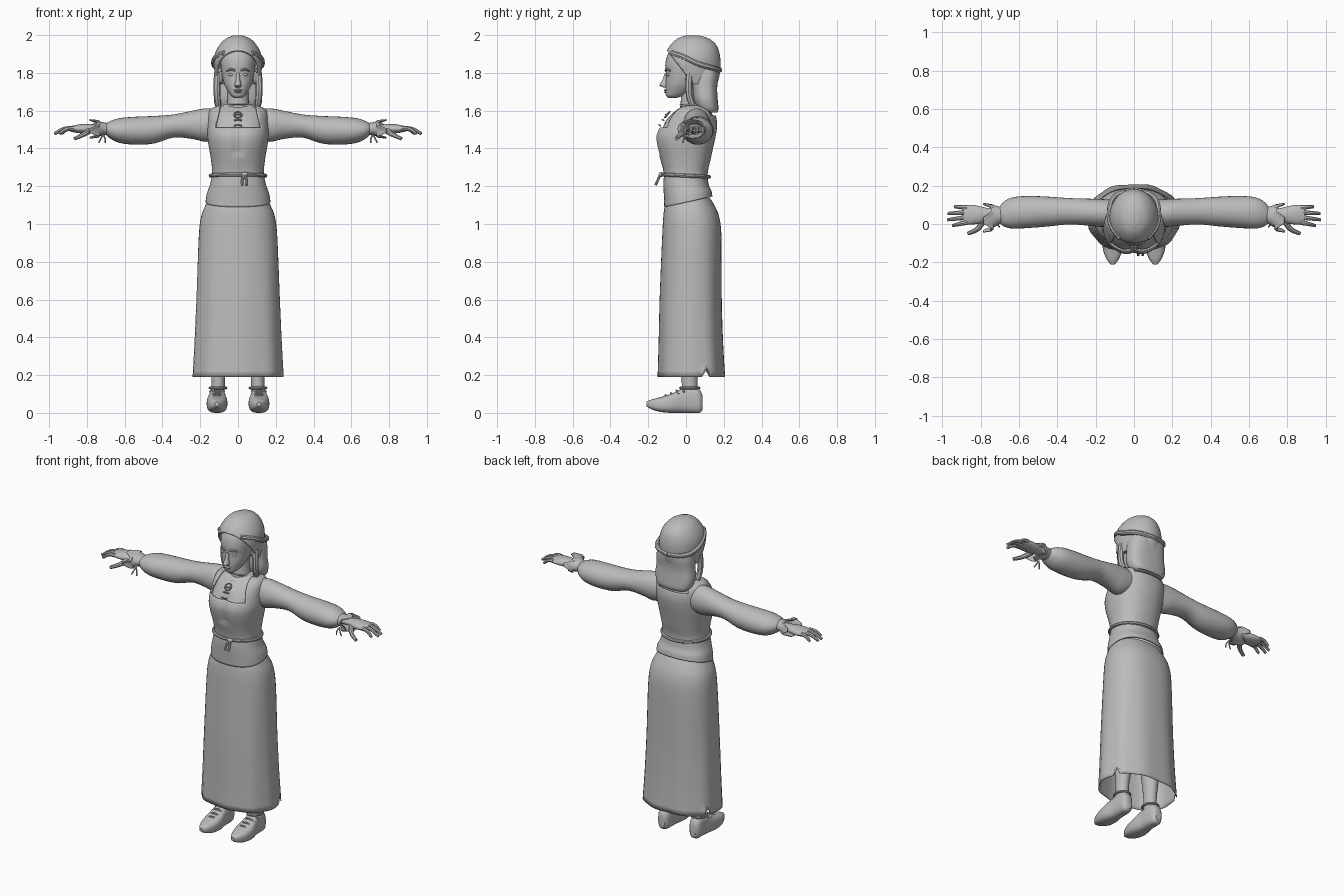
import bpy, bmesh, math
from mathutils import Vector

if "Cube" in bpy.data.objects:
    bpy.data.objects.remove(bpy.data.objects["Cube"])

grey = bpy.data.materials.new("plain grey")
grey.diffuse_color = (0.5, 0.5, 0.5, 1)
grey.use_nodes = True
grey.node_tree.nodes["Principled BSDF"].inputs["Base Color"].default_value = grey.diffuse_color


def finish(obj, mirror=False, thick=0):
    obj.data.materials.append(grey)
    if mirror:
        obj.modifiers.new("mirror", 'MIRROR')
    if thick:
        obj.modifiers.new("thickness", 'SOLIDIFY').thickness = thick
    return obj


def smooth_rings(rings, sub):
    """Catmull-Rom interpolation between cross-sections."""
    out = []
    for i in range(len(rings) - 1):
        p = [rings[max(0, min(len(rings) - 1, i + k))] for k in (-1, 0, 1, 2)]
        for s in range(sub):
            t = s / sub
            out.append([0.5 * (2 * b + (c - a) * t + (2 * a - 5 * b + 4 * c - d) * t * t
                               + (3 * b - a - 3 * c + d) * t ** 3) for a, b, c, d in zip(*p)])
    return out + [list(rings[-1])]


def loft(name, rings, axis='z', n=32, e=2.0, caps=(True, True), sub=3,
         move=None, edit=None, mirror=False, thick=0):
    """Skin over ellipses (position, a_min, a_max, b_min, b_max) along an axis."""
    bm = bmesh.new()
    loops = []
    for t, a0, a1, b0, b1 in smooth_rings(rings, sub):
        loop = []
        for k in range(n):
            ang = 2 * math.pi * k / n
            c, s = math.cos(ang), math.sin(ang)
            a = (a0 + a1) / 2 + (a1 - a0) / 2 * math.copysign(abs(c) ** (2 / e), c)
            b = (b0 + b1) / 2 + (b1 - b0) / 2 * math.copysign(abs(s) ** (2 / e), s)
            co = Vector({'z': (a, b, t), 'x': (t, a, b), 'y': (a, t, b)}[axis])
            loop.append(bm.verts.new(move(co, k) if move else co))
        loops.append(loop)
    for l0, l1 in zip(loops, loops[1:]):
        for k in range(n):
            bm.faces.new((l0[k], l0[(k + 1) % n], l1[(k + 1) % n], l1[k]))
    for flag, loop in zip(caps, (loops[0], loops[-1])):
        if flag:
            bm.faces.new(loop)
    bmesh.ops.recalc_face_normals(bm, faces=bm.faces)
    if edit:
        edit(bm)
    me = bpy.data.meshes.new(name)
    bm.to_mesh(me)
    bm.free()
    obj = bpy.data.objects.new(name, me)
    bpy.context.collection.objects.link(obj)
    return finish(obj, mirror, thick)


def tube(name, pts, r, taper=1.0, closed=False, mirror=False):
    """Round strand through a few points."""
    cu = bpy.data.curves.new(name, 'CURVE')
    cu.dimensions, cu.bevel_depth, cu.bevel_resolution = '3D', r, 2
    cu.use_fill_caps, cu.resolution_u = True, 4
    sp = cu.splines.new('BEZIER')
    sp.bezier_points.add(len(pts) - 1)
    for i, (bp, p) in enumerate(zip(sp.bezier_points, pts)):
        bp.co = p
        bp.handle_left_type = bp.handle_right_type = 'AUTO'
        bp.radius = 1 + (taper - 1) * i / (len(pts) - 1)
    sp.use_cyclic_u = closed
    obj = bpy.data.objects.new(name, cu)
    bpy.context.collection.objects.link(obj)
    bpy.ops.object.select_all(action='DESELECT')
    obj.select_set(True)
    bpy.context.view_layer.objects.active = obj
    bpy.ops.object.convert(target='MESH')
    return finish(bpy.context.object, mirror)


def blob(name, loc, size, mirror=False):
    x, y, z = loc
    rings = [(z + size[2] * math.sin(v), x - size[0] * math.cos(v), x + size[0] * math.cos(v),
              y - size[1] * math.cos(v), y + size[1] * math.cos(v))
             for v in (math.radians(d) for d in range(-84, 85, 21))]
    return loft(name, rings, n=14, sub=1, mirror=mirror)


def ringz(z, w, y0, y1):
    return (z, -w, w, y0, y1)


# Skirt: long, flared, softly folded, with a notch at each side seam
def fold(co, k):
    f = max(0, (1.0 - co.z) / 0.8)
    ang = 2 * math.pi * k / 48
    g = 1 + 0.016 * f * math.cos(9 * ang + 1)
    co.x *= g
    co.y = 0.03 + (co.y - 0.03) * g
    if co.z < 0.2 and k in (3, 21):
        co.z = 0.25
    return co


loft("skirt", [ringz(1.14, .153, -.1, .125), ringz(1.10, .172, -.112, .15),
               ringz(1.04, .195, -.12, .175), ringz(.93, .208, -.126, .188),
               ringz(.62, .22, -.138, .19), ringz(.38, .23, -.143, .197),
               ringz(.19, .24, -.148, .208)],
     n=48, e=2.3, caps=(True, False), sub=4, move=fold, thick=.004)

# Bodice with a squared neckline, and the undershirt beneath it
body = [ringz(*r) for r in (
    (1.115, .172, -.115, .14), (1.16, .165, -.117, .135), (1.21, .148, -.12, .12),
    (1.27, .137, -.118, .115), (1.34, .143, -.135, .13), (1.41, .155, -.155, .145),
    (1.47, .162, -.16, .158), (1.53, .16, -.132, .165), (1.58, .157, -.095, .155),
    (1.61, .143, -.06, .13), (1.628, .1, -.035, .1))]


def hem(co, k):
    if co.z < 1.2:
        co.z += (1.2 - co.z) / .085 * .22 * co.y
    if co.y < -.08 and 1.36 < co.z < 1.54:   # slight hollow between the breasts
        co.y += .014 * math.exp(-(co.x / .025) ** 2)
    return co


def neckline(bm):
    for co, no in (((.1, 0, 0), (1, 0, .25)), ((-.1, 0, 0), (1, 0, -.25)),
                   ((0, 0, 1.51), (0, 0, 1)), ((0, 0, 1.575), (0, 0, 1))):
        co = Vector(co) + (Vector((0, 0, 1.6)) if co[2] == 0 else Vector())
        bmesh.ops.bisect_plane(bm, geom=bm.verts[:] + bm.edges[:] + bm.faces[:],
                               plane_co=co, plane_no=no)
    gone = []
    for f in bm.faces:
        c = f.calc_center_median()
        if abs(c.x) < .1 - .25 * (c.z - 1.6) and c.z > (1.51 if c.y < .04 else 1.575):
            gone.append(f)
    bmesh.ops.delete(bm, geom=gone, context='FACES')


loft("bodice", body, n=48, e=2.3, caps=(False, False), sub=4, move=hem, edit=neckline, thick=.008)
loft("undershirt", [(r[0] - .006, r[1] + .011, r[2] - .011, r[3] + .011, r[4] - .011)
                    for r in body[5:]] + [ringz(1.635, .07, -.035, .085)], n=40, e=2.3, move=hem)
tube("collar", [(.08 * math.cos(a), .02 + .07 * math.sin(a), 1.615 + .02 * math.sin(a))
                for a in (i * math.pi / 4 for i in range(8))], .007, closed=True)
for i in range(3):
    z = 1.52 + i * .028
    y = -.135 + i * .018
    tube("neck_lace", [(-.02, y, z), (0, y - .008, z + .005), (.02, y, z)], .004)
tube("lace_bow", [(0, -.085, 1.595), (.018, -.105, 1.57), (-.018, -.108, 1.57)], .004, closed=True)

# Belt cord and its hanging ends
tube("belt", [(.145 * math.cos(a), -.003 + .126 * math.sin(a), 1.256 - .006 * math.sin(a))
              for a in (i * math.pi / 8 for i in range(16))], .010, closed=True)
blob("belt_knot", (.035, -.133, 1.262), (.018, .012, .014))
for dx in (.022, .045):
    tube("belt_end", [(.035, -.135, 1.262), (dx, -.148, 1.235), (dx, -.162, 1.205)], .007)

# Sleeves, frilled cuffs and hands
loft("sleeve", [(.11, -.01, .125, 1.45, 1.605), (.17, -.015, .13, 1.435, 1.612),
                (.24, -.008, .132, 1.45, 1.6), (.34, -.002, .135, 1.458, 1.58),
                (.44, -.012, .142, 1.427, 1.572), (.54, -.02, .146, 1.42, 1.568),
                (.63, -.024, .14, 1.43, 1.56), (.68, -.012, .115, 1.455, 1.543),
                (.705, .012, .085, 1.478, 1.528)], axis='x', n=28, mirror=True)


def frill(co, k):
    if co.x > .75:
        co.x += .02 * (1 if k % 4 < 2 else -1)
    return co


loft("cuff", [(.69, .005, .09, 1.47, 1.535), (.72, -.01, .095, 1.468, 1.54),
              (.765, -.045, .11, 1.452, 1.555)], axis='x', n=16, caps=(False, False),
     move=frill, mirror=True, thick=.005)
for dx in (-.012, .012):
    tube("cuff_tie", [(.715, .0, 1.475), (.715 + dx, -.012, 1.45), (.72 + dx * 1.5, -.014, 1.43)],
         .004, mirror=True)
loft("hand", [(.69, .02, .08, 1.48, 1.525), (.75, .018, .08, 1.482, 1.525),
              (.80, .003, .092, 1.478, 1.53), (.85, -.003, .1, 1.482, 1.526),
              (.89, .0, .095, 1.49, 1.517)], axis='x', n=20, mirror=True)
for y0, y1, tip in ((.009, -.008, .945), (.035, .022, .972), (.061, .055, .97), (.086, .09, .935)):
    tube("finger", [(.87, y0, 1.506), ((.87 + tip) / 2, (y0 + y1) / 2, 1.503), (tip, y1, 1.478)],
         .0135, taper=.6, mirror=True)
tube("thumb", [(.785, .02, 1.495), (.815, -.025, 1.475), (.865, -.05, 1.452)], .017,
     taper=.6, mirror=True)

# Legs and laced shoes
loft("leg", [(.08, .072, .142, -.02, .062), (.14, .07, .14, -.022, .06), (.22, .066, .142, -.025, .065),
             (.36, .05, .15, -.035, .085), (.52, .05, .145, -.03, .075), (.75, .025, .165, -.05, .1)],
     n=20, mirror=True)


def sole(co, k):
    co.z = max(co.z, 0)
    return co


loft("shoe", [(.088, .09, .13, .015, .09), (.07, .075, .146, 0, .125), (.03, .068, .15, 0, .14),
              (-.02, .066, .154, 0, .128), (-.08, .056, .166, 0, .1), (-.14, .062, .16, .006, .082),
              (-.185, .08, .142, .02, .07), (-.21, .1, .122, .035, .058)],
     axis='y', n=24, e=2.8, move=sole, mirror=True)
for y, z in ((-.02, .131), (-.05, .118), (-.08, .104), (-.108, .093)):
    tube("shoe_lace", [(.072, y + .01, z - .02), (.11, y, z), (.15, y + .01, z - .02)], .006, mirror=True)
tube("shoe_rim", [(.106 + .043 * math.cos(a), .02 + .05 * math.sin(a), .132)
                  for a in (i * math.pi / 3 for i in range(6))], .007, closed=True, mirror=True)

# Neck, head and face
loft("neck", [ringz(1.58, .075, -.035, .1), ringz(1.63, .06, -.03, .09),
              ringz(1.68, .055, -.025, .085), ringz(1.75, .055, -.02, .08)], n=24)
loft("head", [ringz(1.668, .02, -.095, -.05), ringz(1.68, .038, -.106, -.01),
              ringz(1.705, .055, -.108, .03), ringz(1.74, .073, -.108, .06),
              ringz(1.79, .086, -.106, .1), ringz(1.84, .092, -.11, .12),
              ringz(1.89, .092, -.1, .13), ringz(1.94, .075, -.07, .12),
              ringz(1.975, .045, -.03, .09)], n=32, e=2.15)
loft("nose", [(1.722, -.012, .012, -.115, -.09), (1.733, -.018, .018, -.141, -.09),
              (1.76, -.012, .012, -.127, -.09), (1.80, -.009, .009, -.112, -.09)], n=14)
blob("upper_lip", (0, -.107, 1.708), (.024, .011, .006))
blob("lower_lip", (0, -.105, 1.698), (.02, .011, .006))
blob("eye", (.035, -.092, 1.79), (.017, .011, .008), mirror=True)
tube("brow", [(.014, -.107, 1.812), (.035, -.104, 1.819), (.06, -.083, 1.812)], .006, mirror=True)
blob("ear", (.092, .025, 1.775), (.012, .02, .034), mirror=True)


# Hair: cap swept back from the hairline, rolled band, and the fall behind the neck
def hairline(bm):
    no = Vector((0, 1.3, 1))
    bmesh.ops.bisect_plane(bm, geom=bm.verts[:] + bm.edges[:] + bm.faces[:],
                           plane_co=(0, .01, 1.775), plane_no=no, clear_inner=True)


loft("hair_cap", [ringz(1.74, .112, -.09, .165), ringz(1.79, .122, -.1, .178),
                  ringz(1.85, .128, -.115, .183), ringz(1.9, .122, -.108, .178),
                  ringz(1.945, .1, -.085, .162), ringz(1.98, .067, -.048, .125),
                  ringz(1.998, .025, -.005, .07)], n=40, edit=hairline, sub=4, thick=.012)
tube("hair_roll", [(.07, -.075, 1.905), (.115, -.015, 1.885), (.128, .06, 1.85), (.1, .145, 1.825),
                   (0, .178, 1.815)], .014, mirror=True)
loft("hair_fall", [ringz(1.825, .11, .03, .172), ringz(1.78, .118, .035, .172),
                   ringz(1.72, .122, .035, .165), ringz(1.66, .128, .04, .168),
                   ringz(1.61, .115, .06, .172), ringz(1.59, .095, .085, .165)], n=32, e=2.6)
tube("side_lock", [(.108, .02, 1.8), (.112, .015, 1.73), (.11, .02, 1.67), (.105, .035, 1.63)],
     .019, taper=.9, mirror=True)

# Smooth shading with sharp creases kept
bpy.ops.object.select_all(action='SELECT')
bpy.context.view_layer.objects.active = bpy.data.objects["skirt"]
bpy.ops.object.shade_smooth_by_angle(angle=math.radians(40))
